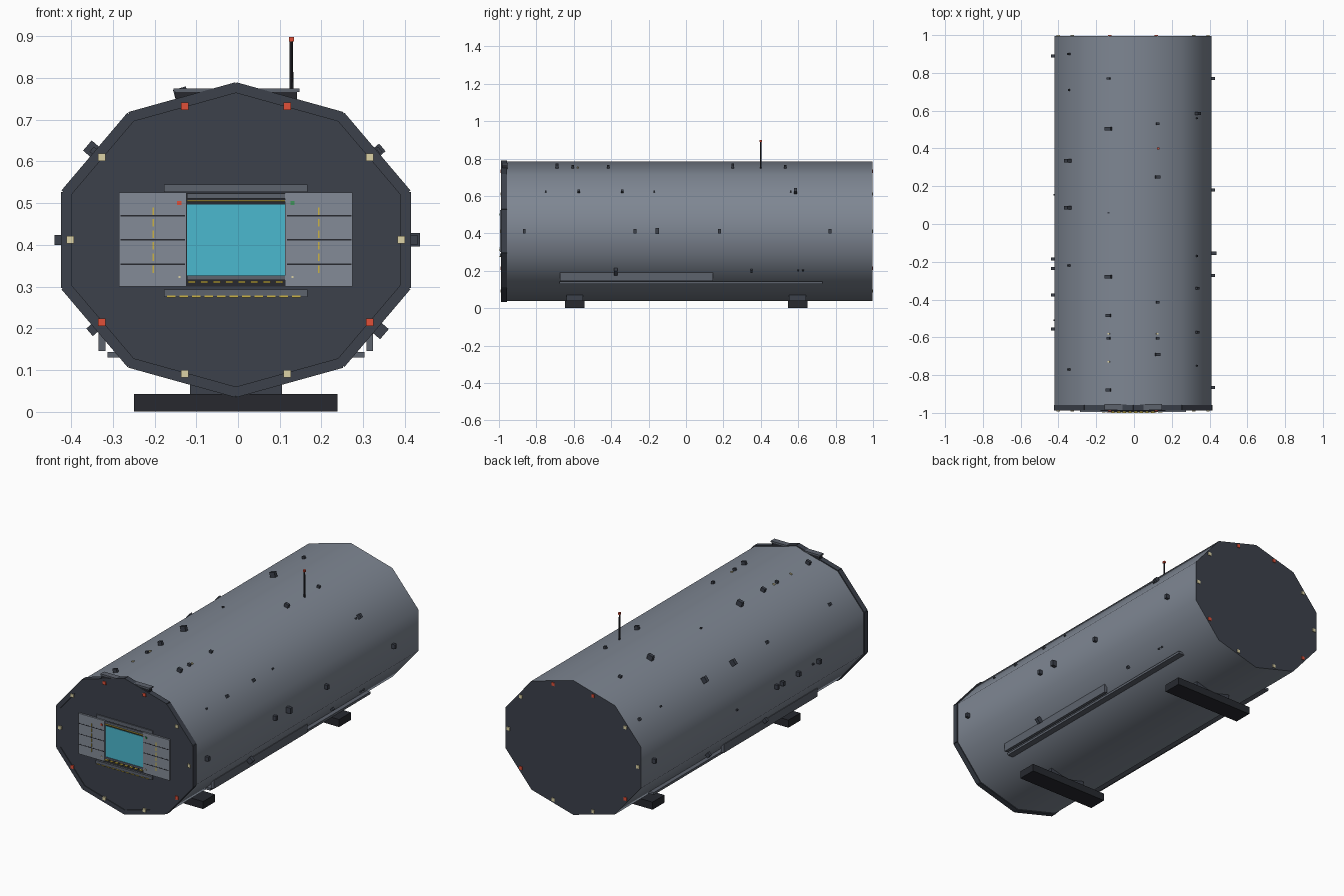
import bpy, bmesh, math
from mathutils import Matrix, Vector

if "Cube" in bpy.data.objects:
    bpy.data.objects.remove(bpy.data.objects["Cube"])

CX, CZ, RX, RZ = -0.005, 0.412, 0.436, 0.373


def mat(name, r, g, b):
    m = bpy.data.materials.new(name)
    m.diffuse_color = (r, g, b, 1)
    m.use_nodes = True
    m.node_tree.nodes["Principled BSDF"].inputs["Base Color"].default_value = m.diffuse_color
    return m


HULL = mat("hull_grey", 0.21, 0.24, 0.29)
PANEL = mat("panel_grey", 0.23, 0.26, 0.31)
TRIM = mat("trim_grey", 0.11, 0.125, 0.155)
DARK = mat("dark_steel", 0.045, 0.053, 0.07)
BLACK = mat("black", 0.02, 0.022, 0.028)
CYAN = mat("force_field", 0.07, 0.48, 0.62)
YELLOW = mat("yellow", 0.6, 0.45, 0.06)
RED = mat("red", 0.75, 0.08, 0.04)
CREAM = mat("cream", 0.72, 0.65, 0.38)
GREEN = mat("green", 0.05, 0.3, 0.1)


def finish(name, bm, *mats):
    me = bpy.data.meshes.new(name)
    bm.to_mesh(me)
    bm.free()
    for m in mats:
        me.materials.append(m)
    ob = bpy.data.objects.new(name, me)
    bpy.context.collection.objects.link(ob)
    return ob


def add_box(bm, x0, x1, y0, y1, z0, z1, basis=Matrix.Identity(4)):
    m = (basis @ Matrix.Translation(((x0 + x1) / 2, (y0 + y1) / 2, (z0 + z1) / 2))
         @ Matrix.Diagonal((x1 - x0, y1 - y0, z1 - z0, 1)))
    bmesh.ops.create_cube(bm, size=1, matrix=m)


def boxes(name, material, items):
    bm = bmesh.new()
    for it in items:
        add_box(bm, *it)
    return finish(name, bm, material)


def mirrored(items):
    return items + [(2 * CX - b, 2 * CX - a, *r) for a, b, *r in items]


def corner(k, y=0):
    a = math.radians(36 * k + 18)
    return Vector((CX + RX * math.cos(a), y, CZ + RZ * math.sin(a)))


def facet(k):
    """Frame on the middle of hull side k: x along edge, y along hull, z outward."""
    a, b = corner(k - 1), corner(k)
    t = (a - b).normalized()
    y = Vector((0, 1, 0))
    n = t.cross(y)
    m = Matrix((t, y, n)).transposed().to_4x4()
    m.translation = (a + b) / 2
    return m, (a - b).length


# Ten-sided hull with smooth sides and dark end caps
bm = bmesh.new()
rings = [[bm.verts.new(corner(k, y)) for k in range(10)] for y in (-0.984, 0.996)]
for k in range(10):
    j = (k + 1) % 10
    bm.faces.new((rings[0][k], rings[0][j], rings[1][j], rings[1][k])).smooth = True
for ring in rings:
    bm.faces.new(ring).material_index = 1
bmesh.ops.recalc_face_normals(bm, faces=bm.faces)
for e in bm.edges:
    if any(f.material_index for f in e.link_faces):
        e.smooth = False
finish("hull", bm, HULL, DARK)

# Front rim segments
bm = bmesh.new()
for k in range(10):
    m, w = facet(k)
    add_box(bm, -w / 2, w / 2, -0.988, -0.957, -0.02, 0.005, m)
finish("front_rim", bm, DARK)

# Edge lights on both ends
for name, material, sides in (("red_lights", RED, (2, 3, 6, 9)),
                              ("cream_lights", CREAM, (0, 1, 4, 5, 7, 8))):
    items = []
    for k in sides:
        a = math.radians(36 * k)
        x, z = CX + 0.397 * math.cos(a), CZ + 0.337 * math.sin(a)
        for y in (-0.988, 0.996):
            items.append((x - 0.009, x + 0.009, y - 0.004, y + 0.004, z - 0.009, z + 0.009))
    boxes(name, material, items)

# Hangar opening, sliding doors and door details
boxes("opening_frame", BLACK, [(-0.124, 0.115, -0.987, -0.98, 0.3, 0.525)])
boxes("force_field", CYAN, [(-0.122, 0.113, -0.989, -0.98, 0.325, 0.497)])
boxes("doors", PANEL, mirrored([(0.113, 0.275, -0.994, -0.98, 0.3, 0.525)]))
boxes("door_grooves", BLACK, mirrored(
    [(0.117, 0.272, -0.9948, -0.99, z - 0.0018, z + 0.0018) for z in (0.354, 0.412, 0.47)]))
boxes("door_stripes", YELLOW, mirrored(
    [(0.1915, 0.1955, -0.9955, -0.99, z, z + 0.018) for z in
     [0.333 + 0.0278 * i for i in range(6)]]))
boxes("lintel", TRIM, [(-0.177, 0.167, -0.99, -0.98, 0.527, 0.545),
                       (-0.122, 0.113, -0.992, -0.98, 0.511, 0.523)])
boxes("sill", TRIM, [(-0.122, 0.113, -0.993, -0.98, 0.316, 0.326),
                     (-0.177, 0.167, -0.995, -0.98, 0.275, 0.293)])
boxes("opening_lines", YELLOW, [(-0.122, 0.113, -0.993, -0.98, 0.504, 0.508)])
boxes("sill_dashes", YELLOW,
      [(-0.12 + 0.03 * i, -0.102 + 0.03 * i, -1, -0.98, 0.309, 0.313) for i in range(8)]
      + [(-0.17 + 0.03 * i, -0.15 + 0.03 * i, -0.998, -0.98, 0.274, 0.278) for i in range(11)])
boxes("door_signal_red", RED, [(-0.146, -0.136, -0.997, -0.99, 0.495, 0.505)])
boxes("door_signal_green", GREEN, [(0.126, 0.136, -0.997, -0.99, 0.495, 0.505)])
boxes("sill_lamps", CREAM, mirrored([(0.128, 0.133, -0.997, -0.99, 0.32, 0.325)]))

# Flat hood above the front rim
boxes("hood_top", TRIM, [(-0.155, 0.147, -0.985, -0.953, 0.767, 0.775)])
boxes("hood_body", BLACK, [(-0.15, 0.142, -0.982, -0.955, 0.74, 0.767)])

# Small equipment boxes: hull side -> (position along y, size)
B, M, S, T = 0.032, 0.024, 0.016, 0.009
gear = {
    0: ((0.77, M), (0.18, M), (-0.155, B), (-0.272, M), (-0.865, M)),
    1: ((0.585, M), (0.56, T), (-0.17, T), (-0.34, S), (-0.573, S), (-0.75, T)),
    2: ((0.53, S), (0.25, M), (-0.415, S), (-0.605, S), (-0.69, M)),
    3: ((0.77, S), (0.505, B), (0.06, T), (-0.28, B), (-0.485, M), (-0.605, S), (-0.88, M)),
    4: ((0.9, S), (0.71, T), (0.335, B), (0.085, B), (-0.22, S), (-0.77, S)),
    5: ((0.89, M), (0.155, T), (-0.185, M), (-0.235, M), (-0.375, M), (-0.555, M), (-0.51, T)),
    6: ((0.3, M), (-0.2, M)),
    9: ((-0.375, B), (0.35, S), (0.6, T), (0.625, T)),
}
bm = bmesh.new()
for k, row in gear.items():
    m, w = facet(k)
    for y, s in row:
        add_box(bm, -s / 2, s / 2, y - 0.2 * s - 0.003, y + 0.2 * s + 0.003,
                -0.006, 0.85 * s, m)
finish("hull_equipment", bm, DARK)
bm = bmesh.new()
for k, y in ((2, -0.58), (3, -0.58), (3, -0.73)):
    add_box(bm, -0.006, 0.006, y - 0.004, y + 0.004, -0.003, 0.006, facet(k)[0])
finish("hull_lamps", bm, CREAM)

# Side rails low on both flanks
boxes("side_panel", TRIM, mirrored([(0.308, 0.324, -0.675, 0.145, 0.145, 0.192)]))
boxes("side_rail", TRIM, mirrored([(0.255, 0.303, -0.675, 0.73, 0.13, 0.143)]))

# Landing skids
boxes("skids", BLACK, [(-0.249, 0.239, y - 0.052, y + 0.052, 0, 0.042) for y in (-0.595, 0.597)])
boxes("skid_mounts", DARK, [(-0.115, 0.105, y - 0.045, y + 0.045, 0.04, 0.1) for y in (-0.595, 0.597)])

# Antenna with red tip
bm = bmesh.new()
bmesh.ops.create_cone(bm, cap_ends=True, segments=8, radius1=0.005, radius2=0.004, depth=0.155,
                      matrix=Matrix.Translation((0.128, 0.4, 0.8125)))
finish("antenna", bm, BLACK)
boxes("antenna_tip", RED, [(0.122, 0.134, 0.394, 0.406, 0.888, 0.899)])
